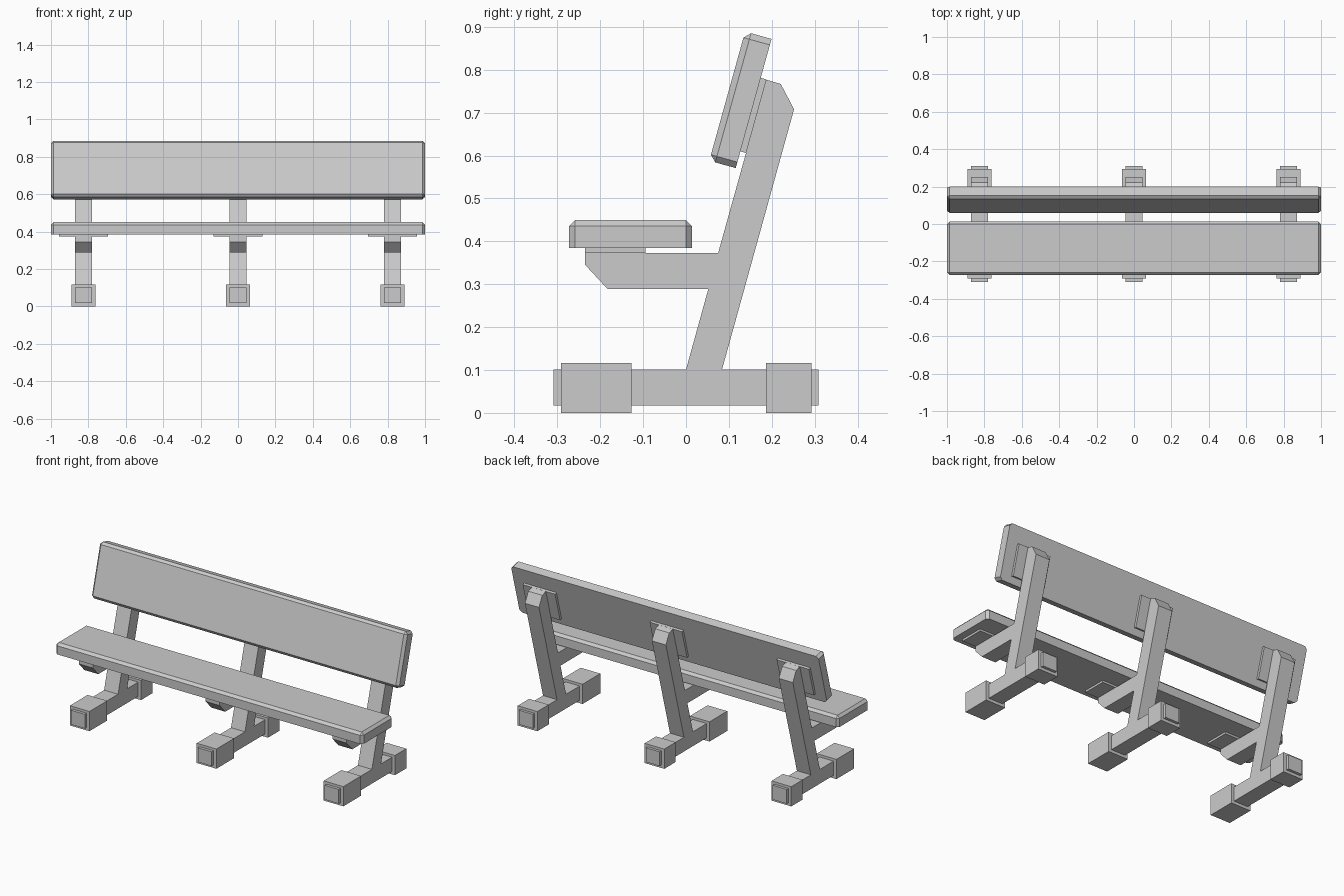
import bpy, bmesh, math
from mathutils import Matrix

if "Cube" in bpy.data.objects:
    bpy.data.objects.remove(bpy.data.objects["Cube"])

LEGS = (-0.826, 0.0, 0.826)      # x of the three supports
HALF = 0.0455                    # half width of post and foot beam
LEAN = math.radians(74.5)        # backrest lean


def finish(name, bm, mat=None):
    if mat is not None:
        bm.transform(mat)
    bmesh.ops.recalc_face_normals(bm, faces=bm.faces)
    me = bpy.data.meshes.new(name)
    bm.to_mesh(me)
    bm.free()
    ob = bpy.data.objects.new(name, me)
    bpy.context.collection.objects.link(ob)
    return ob


def box_bm(x, y, z):
    bm = bmesh.new()
    bmesh.ops.create_cube(bm, size=1)
    for v in bm.verts:
        for i, (lo, hi) in enumerate((x, y, z)):
            v.co[i] = lo if v.co[i] < 0 else hi
    return bm


def box(name, x, y, z, mat=None):
    return finish(name, box_bm(x, y, z), mat)


def plank(name, depth, thick, mat):
    """Slab with chamfered corners and chamfered outer rim; underside stays sharp."""
    bm = box_bm((-1, 1), (-depth / 2, depth / 2), (0, thick))
    edges = [e for e in bm.edges if max(v.co.z for v in e.verts) > thick / 2]
    bmesh.ops.bevel(bm, geom=edges, offset=0.0145, segments=1,
                    profile=0.5, affect='EDGES')
    return finish(name, bm, mat)


def extrude_profile(name, pts, x, half):
    bm = bmesh.new()
    face = bm.faces.new([bm.verts.new((x - half, y, z)) for y, z in pts])
    ext = bmesh.ops.extrude_face_region(bm, geom=[face], use_keep_orig=True)
    for v in ext['geom']:
        if isinstance(v, bmesh.types.BMVert):
            v.co.x += 2 * half
    return finish(name, bm)


# Seat and backrest planks
seat_mat = Matrix.Translation((0, -0.1295, 0.385))
back_mat = Matrix.Translation((0, 0.1577, 0.7215)) @ Matrix.Rotation(LEAN, 4, 'X')
plank("seat", 0.287, 0.065, seat_mat)
plank("backrest", 0.3125, 0.064, back_mat)

# Leaning post with seat arm, as one side profile
POST = [(0, 0.101), (0.084, 0.101), (0.252, 0.708), (0.221, 0.767),
        (0.1875, 0.777), (0.075, 0.373), (-0.235, 0.373),
        (-0.235, 0.345), (-0.183, 0.289), (0.052, 0.289)]

for i, x in enumerate(LEGS, 1):
    extrude_profile(f"post_{i}", POST, x, HALF)
    # Foot beam with a sleeve block at each end
    box(f"foot_beam_{i}", (x - HALF, x + HALF), (-0.309, 0.309), (0.017, 0.101))
    for end, y in (("front", (-0.292, -0.127)), ("rear", (0.187, 0.293))):
        box(f"foot_{end}_{i}", (x - 0.064, x + 0.064), y, (0, 0.116))
    # Mounting plates under the seat and behind the backrest
    box(f"seat_plate_{i}", (x - 0.131, x + 0.131), (-0.235, -0.095), (0.373, 0.385))
    box(f"back_plate_{i}", (x - 0.105, x + 0.105), (-0.116, 0.062), (-0.014, 0), back_mat)
